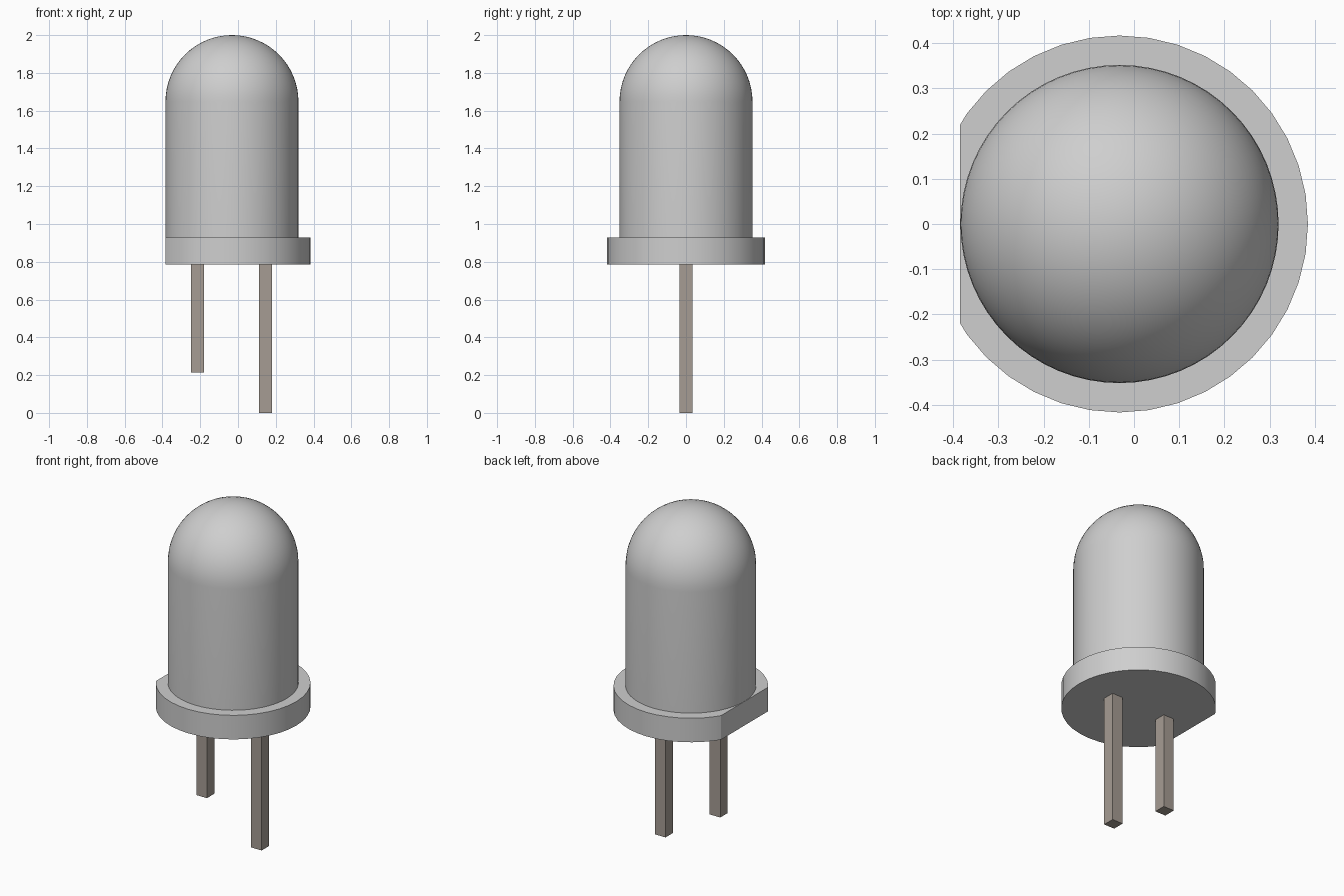
import bpy, bmesh, math
from mathutils import Matrix

cube = bpy.data.objects.get("Cube")
if cube:
    bpy.data.objects.remove(cube, do_unlink=True)

AXIS_X = -0.032
BODY_R, FLANGE_R = 0.352, 0.417
FLANGE_Z0, FLANGE_Z1 = 0.785, 0.928
DOME_Z = 2.0 - BODY_R


def material(name, rgb):
    m = bpy.data.materials.new(name)
    m.use_nodes = True
    m.diffuse_color = (*rgb, 1)
    m.node_tree.nodes["Principled BSDF"].inputs["Base Color"].default_value = (*rgb, 1)
    return m


def finish(name, bm, mat, smooth=False):
    bmesh.ops.recalc_face_normals(bm, faces=bm.faces)
    mesh = bpy.data.meshes.new(name)
    bm.to_mesh(mesh)
    bm.free()
    mesh.materials.append(mat)
    ob = bpy.data.objects.new(name, mesh)
    bpy.context.collection.objects.link(ob)
    if smooth:
        bpy.ops.object.select_all(action='DESELECT')
        ob.select_set(True)
        bpy.context.view_layer.objects.active = ob
        bpy.ops.object.shade_smooth_by_angle(angle=math.radians(30))
    return ob


plastic = material("grey plastic", (0.62, 0.62, 0.62))
metal = material("warm grey metal", (0.38, 0.335, 0.295))

# Domed lens: a half profile spun around the vertical axis
bm = bmesh.new()
STEPS = 16
profile = [(BODY_R, FLANGE_Z1 - 0.02)]
for i in range(STEPS + 1):
    a = math.pi / 2 * i / STEPS
    profile.append((BODY_R * math.cos(a), DOME_Z + BODY_R * math.sin(a)))
verts = [bm.verts.new((AXIS_X + r, 0, z)) for r, z in profile]
edges = [bm.edges.new(pair) for pair in zip(verts, verts[1:])]
bmesh.ops.spin(bm, geom=verts + edges, cent=(AXIS_X, 0, 0), axis=(0, 0, 1),
               angle=math.tau, steps=64)
bmesh.ops.remove_doubles(bm, verts=bm.verts, dist=1e-4)
finish("domed_lens", bm, plastic, smooth=True)

# Base flange: a disc with one side cut flat
bm = bmesh.new()
bmesh.ops.create_cone(bm, cap_ends=True, segments=40, radius1=FLANGE_R, radius2=FLANGE_R,
                      depth=FLANGE_Z1 - FLANGE_Z0,
                      matrix=Matrix.Translation((AXIS_X, 0, (FLANGE_Z0 + FLANGE_Z1) / 2)))
cut = bmesh.ops.bisect_plane(bm, geom=bm.verts[:] + bm.edges[:] + bm.faces[:],
                             plane_co=(-0.385, 0, 0), plane_no=(-1, 0, 0), clear_outer=True)
bmesh.ops.edgeloop_fill(bm, edges=[e for e in cut["geom_cut"]
                                   if isinstance(e, bmesh.types.BMEdge)])
finish("base_flange", bm, plastic, smooth=True)

# Two square leads of different length
for name, x, z0 in (("short_lead", -0.215, 0.215), ("long_lead", 0.145, 0.0)):
    bm = bmesh.new()
    z1 = FLANGE_Z0 + 0.02
    bmesh.ops.create_cube(bm, size=1, matrix=Matrix.Translation((x, 0, (z0 + z1) / 2))
                          @ Matrix.Diagonal((0.07, 0.07, z1 - z0, 1)))
    finish(name, bm, metal)
